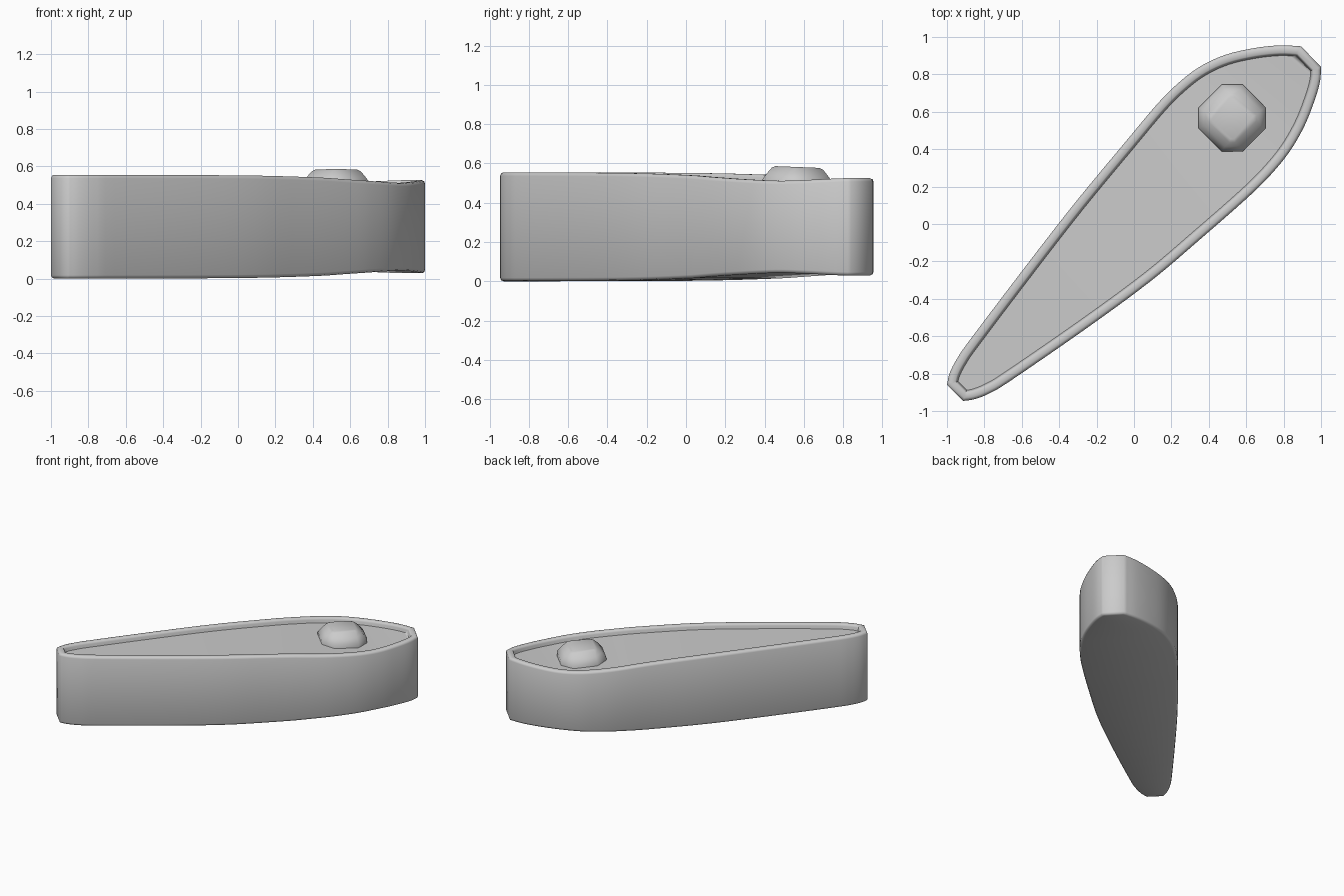
import bpy, bmesh, math
from mathutils import Vector

if "Cube" in bpy.data.objects:
    bpy.data.objects.remove(bpy.data.objects["Cube"])

HEIGHT = 0.555
SAMPLES = 4

grey = bpy.data.materials.new("light grey")
grey.use_nodes = True
grey.diffuse_color = (0.6, 0.6, 0.6, 1)
grey.node_tree.nodes["Principled BSDF"].inputs["Base Color"].default_value = (0.6, 0.6, 0.6, 1)


def spline(points):
    """Smooth open curve through the points."""
    pts = [Vector(p) for p in points]
    ext = [2 * pts[0] - pts[1]] + pts + [2 * pts[-1] - pts[-2]]
    out = []
    for a, b, c, d in zip(ext, ext[1:], ext[2:], ext[3:]):
        for k in range(SAMPLES):
            t = k / SAMPLES
            out.append(0.5 * (2 * b + (c - a) * t + (2 * a - 5 * b + 4 * c - d) * t * t
                              + (3 * b - a - 3 * c + d) * t ** 3))
    return out + [pts[-1]]


def inset(loop, dist):
    """Move a counter-clockwise loop inwards by an even distance."""
    out = []
    for i, p in enumerate(loop):
        e1 = (p - loop[i - 1]).normalized()
        e2 = (loop[(i + 1) % len(loop)] - p).normalized()
        n1, n2 = Vector((-e1.y, e1.x)), Vector((-e2.y, e2.x))
        out.append(p + (n1 + n2) * dist / (1 + n1.dot(n2)))
    return out


# Taper of the top and bottom along the diagonal
TAPER = [(-1.4, 0), (-0.25, 0.003), (0.3, 0.014), (0.5, 0.024), (0.75, 0.036),
         (0.95, 0.043), (1.1, 0.039), (1.25, 0.031), (1.4, 0.025)]
taper_curve = spline(TAPER)


def taper(p):
    t = p.x * 0.72 + p.y * 0.69
    for a, b in zip(taper_curve, taper_curve[1:]):
        if t <= b.x:
            return a.y + (b.y - a.y) * (t - a.x) / (b.x - a.x)
    return taper_curve[-1].y


def bridge(bm, low, high):
    n = len(low)
    for i in range(n):
        j = (i + 1) % n
        bm.faces.new((low[i], low[j], high[j], high[i]))


def finish(bm, name, angle):
    bmesh.ops.recalc_face_normals(bm, faces=bm.faces)
    mesh = bpy.data.meshes.new(name)
    bm.to_mesh(mesh)
    bm.free()
    obj = bpy.data.objects.new(name, mesh)
    bpy.context.collection.objects.link(obj)
    mesh.materials.append(grey)
    bpy.ops.object.select_all(action="DESELECT")
    obj.select_set(True)
    bpy.context.view_layer.objects.active = obj
    bpy.ops.object.shade_smooth_by_angle(angle=math.radians(angle))


# Teardrop body: two curved sides joined by short flat ends
right_side = spline([(-0.914, -0.946), (-0.85, -0.936), (-0.77, -0.904), (-0.66, -0.838),
                     (-0.25, -0.555), (0.09, -0.305), (0.35, -0.085), (0.6, 0.134),
                     (0.73, 0.262), (0.834, 0.39), (0.914, 0.53), (0.968, 0.668),
                     (0.995, 0.765), (1, 0.84)])
left_side = spline([(0.893, 0.95), (0.78, 0.955), (0.64, 0.94), (0.49, 0.905),
                    (0.36, 0.846), (0.25, 0.765), (0.13, 0.648), (-0.05, 0.434),
                    (-0.31, 0.12), (-0.563, -0.205), (-0.87, -0.61), (-0.945, -0.718),
                    (-0.985, -0.796), (-1, -0.86)])
outline = right_side + left_side

# Section of the wall and rim: inset, height, and whether it follows the top
SECTION = [(0.018, 0, 0), (0.005, 0.005, 0), (0, 0.018, 0), (0, -0.018, 1), (0.005, -0.005, 1),
           (0.016, 0, 1), (0.04, 0, 1), (0.047, -0.005, 1), (0.05, -0.015, 1), (0.055, -0.036, 1)]
bm = bmesh.new()
rings = []
for dist, dz, top in SECTION:
    ring = []
    for p, q in zip(outline, inset(outline, dist)):
        z = HEIGHT - taper(p) + dz if top else taper(p) + dz
        ring.append(bm.verts.new((q.x, q.y, z)))
    rings.append(ring)
for low, high in zip(rings, rings[1:]):
    bridge(bm, low, high)
half = len(right_side)
for ring in (rings[0], rings[-1]):
    for i in range(half - 1):
        bm.faces.new((ring[i], ring[i + 1], ring[-2 - i], ring[-1 - i]))
finish(bm, "teardrop_tray", 62)

# Faceted stud: a chamfered square set diagonally, narrowing upwards
bm = bmesh.new()
rings = []
for radius, chamfer, z in [(0.18, 0.055, 0.46), (0.18, 0.055, 0.51), (0.152, 0.04, 0.548),
                           (0.13, 0.016, 0.574), (0.112, 0.01, 0.582)]:
    ring = []
    for k in range(4):
        turn = k * math.pi / 2
        for side in (-chamfer, chamfer):
            x = radius * math.cos(turn) - side * math.sin(turn)
            y = radius * math.sin(turn) + side * math.cos(turn)
            ring.append(bm.verts.new((0.525 + x, 0.567 + y, z - y * 0.04)))
    rings.append(ring)
for low, high in zip(rings, rings[1:]):
    bridge(bm, low, high)
bm.faces.new(rings[0])
bm.faces.new(rings[-1])
finish(bm, "faceted_stud", 50)
